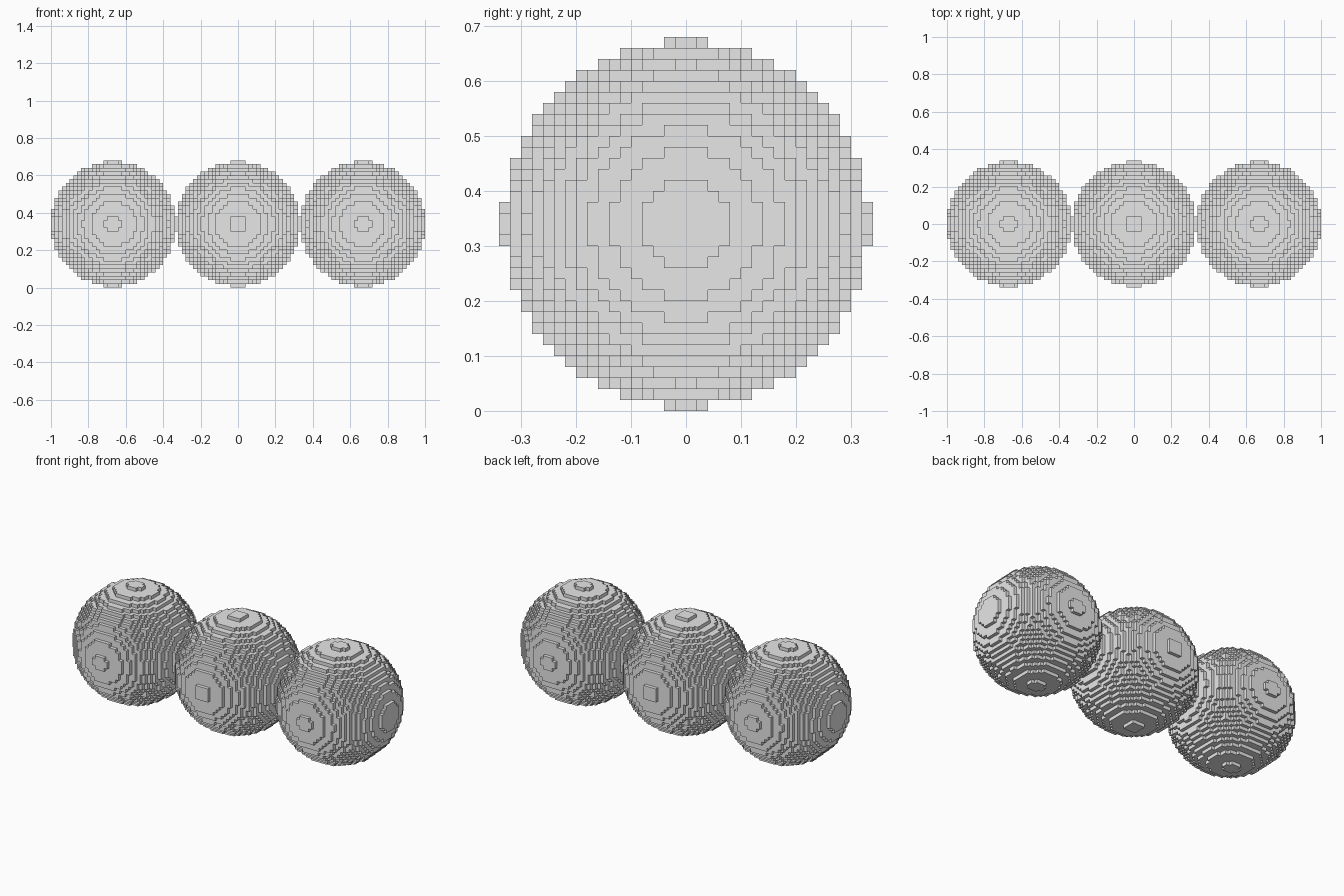
import bpy
import bmesh
from math import floor, ceil
from mathutils import Vector

cube = bpy.data.objects.get("Cube")
if cube:
    bpy.data.objects.remove(cube, do_unlink=True)

VOXEL = 0.02                 # edge length of one block
RADIUS = 1 / 3               # ball radius
FLOOR_OFFSET = 17 * VOXEL    # lifts the lowest block layer onto the ground

# Single plain material
grey = bpy.data.materials.new("light_grey")
grey.use_nodes = True
grey.diffuse_color = (0.8, 0.8, 0.8, 1)
grey.node_tree.nodes["Principled BSDF"].inputs["Base Color"].default_value = grey.diffuse_color


def ball_cells(centre_x):
    """Grid cells whose middle lies inside the ball."""
    r, cx = RADIUS / VOXEL, centre_x / VOXEL
    side = range(-ceil(r), ceil(r))
    return {(i, j, k)
            for i in range(floor(cx - r), ceil(cx + r))
            for j in side for k in side
            if (i + 0.5 - cx) ** 2 + (j + 0.5) ** 2 + (k + 0.5) ** 2 <= r * r}


def block_ball(name, centre_x):
    """Blocky ball made of the outward faces of its cells."""
    cells = ball_cells(centre_x)
    bm = bmesh.new()
    corners = {}

    def corner(point):
        key = tuple(point)
        if key not in corners:
            x, y, z = (c * VOXEL for c in key)
            corners[key] = bm.verts.new((x - centre_x, y, z))
        return corners[key]

    for cell in cells:
        for axis in range(3):
            u, v = (axis + 1) % 3, (axis + 2) % 3
            for step in (0, 1):
                neighbour = list(cell)
                neighbour[axis] += 1 if step else -1
                if tuple(neighbour) in cells:
                    continue
                ring = []
                for du, dv in ((0, 0), (1, 0), (1, 1), (0, 1)):
                    p = list(cell)
                    p[axis] += step
                    p[u] += du
                    p[v] += dv
                    ring.append(corner(p))
                bm.faces.new(ring if step else ring[::-1])

    mesh = bpy.data.meshes.new(name)
    bm.to_mesh(mesh)
    bm.free()
    mesh.materials.append(grey)
    ball = bpy.data.objects.new(name, mesh)
    ball.location = Vector((centre_x, 0, FLOOR_OFFSET))
    bpy.context.collection.objects.link(ball)


# Three touching balls in a row
for ball_name, x in (("right_ball", -2 * RADIUS), ("middle_ball", 0), ("left_ball", 2 * RADIUS)):
    block_ball(ball_name, x)
